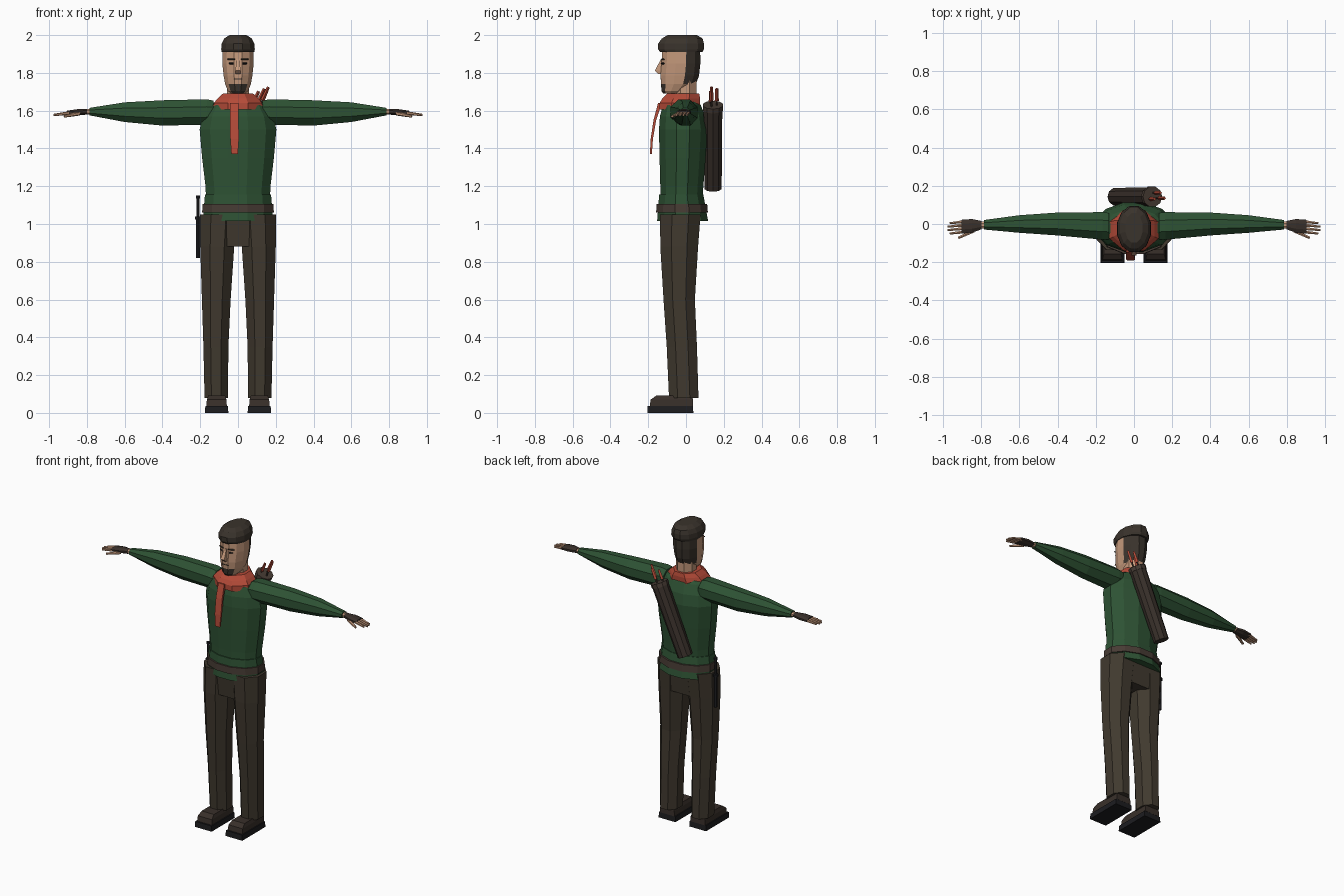
import bpy, bmesh, math
from mathutils import Vector

default_cube = bpy.data.objects.get("Cube")
if default_cube:
    bpy.data.objects.remove(default_cube, do_unlink=True)


def material(name, red, green, blue):
    mat = bpy.data.materials.new(name)
    mat.use_nodes = True
    mat.diffuse_color = (red, green, blue, 1)
    mat.node_tree.nodes["Principled BSDF"].inputs["Base Color"].default_value = (red, green, blue, 1)
    return mat


GREEN = material("green tunic", .027, .085, .034)
TROUSER = material("brown trousers", .052, .041, .028)
LEATHER = material("dark leather", .040, .029, .023)
BELT = material("belt brown", .062, .044, .034)
HAIR = material("dark hair and cap", .042, .033, .025)
SKIN = material("skin", .56, .32, .2)
RED = material("red scarf", .46, .07, .04)
BLACK = material("black sole", .012, .012, .014)


def finish(name, bm, mat, mirror):
    bmesh.ops.recalc_face_normals(bm, faces=bm.faces)
    mesh = bpy.data.meshes.new(name)
    bm.to_mesh(mesh)
    bm.free()
    mesh.materials.append(mat)
    obj = bpy.data.objects.new(name, mesh)
    bpy.context.collection.objects.link(obj)
    if mirror:
        obj.modifiers.new("other side", 'MIRROR')
    return obj


def loft(name, mat, rings, sides=8, axis="z", mirror=False):
    """Skin rings given as (position along axis, centre u, centre v, half u, half v)."""
    bm = bmesh.new()
    grow = 1 / math.cos(math.pi / sides)
    loops = []
    for along, u, v, half_u, half_v in rings:
        loop = []
        for i in range(sides):
            angle = math.tau * (i + .5) / sides
            a = u + half_u * grow * math.cos(angle)
            b = v + half_v * grow * math.sin(angle)
            loop.append(bm.verts.new((a, b, along) if axis == "z" else (along, a, b)))
        loops.append(loop)
    for low, high in zip(loops, loops[1:]):
        for i in range(sides):
            j = (i + 1) % sides
            bm.faces.new((low[i], low[j], high[j], high[i]))
    bm.faces.new(loops[0])
    bm.faces.new(loops[-1])
    return finish(name, bm, mat, mirror)


def rod(name, mat, start, end, radius, end_radius=None, sides=6, mirror=False):
    """Straight tapered bar between two points."""
    start, end = Vector(start), Vector(end)
    bm = bmesh.new()
    bmesh.ops.create_cone(bm, cap_ends=True, segments=sides, radius1=radius,
                          radius2=radius if end_radius is None else end_radius,
                          depth=(end - start).length)
    turn = (end - start).to_track_quat('Z', 'Y').to_matrix().to_4x4()
    turn.translation = (start + end) / 2
    bm.transform(turn)
    return finish(name, bm, mat, mirror)


def paint(obj, mat, rule):
    obj.data.materials.append(mat)
    slot = len(obj.data.materials) - 1
    for face in obj.data.polygons:
        if rule(face.center):
            face.material_index = slot


# Trousers, with the seat block between the legs
loft("trouser_legs", TROUSER, [
    (.08, .115, -.012, .062, .078), (.35, .117, -.022, .066, .08),
    (.6, .115, -.036, .076, .083), (.88, .11, -.036, .09, .1),
    (1.05, .103, -.03, .097, .107)], mirror=True)
loft("trouser_seat", TROUSER, [
    (.88, .003, -.03, .072, .09), (1.05, .003, -.03, .085, .107)], sides=4)

# Shoes
loft("soles", BLACK, [
    (0, .113, -.083, .062, .122), (.036, .113, -.083, .06, .12)], sides=4, mirror=True)
loft("shoe_uppers", LEATHER, [
    (.036, .113, -.077, .054, .115), (.07, .113, -.075, .052, .112),
    (.092, .113, -.062, .045, .095)], sides=4, mirror=True)

# Tunic body, skirt and belt
loft("tunic", GREEN, [
    (1.1, 0, -.025, .168, .11), (1.2, 0, -.022, .172, .114),
    (1.35, 0, -.018, .19, .122), (1.5, 0, -.015, .203, .128),
    (1.57, 0, -.018, .188, .12), (1.63, 0, -.022, .15, .1),
    (1.66, 0, -.02, .1, .075)], sides=12)
loft("tunic_skirt", GREEN, [
    (1.015, 0, -.018, .187, .135), (1.155, 0, -.025, .175, .117)], sides=12)
loft("belt", BELT, [
    (1.06, 0, -.021, .19, .137), (1.105, 0, -.022, .187, .134)], sides=12)

# Sleeves and hands
loft("sleeves", GREEN, [
    (.13, -.012, 1.595, .07, .058), (.165, -.01, 1.593, .072, .067),
    (.4, 0, 1.588, .06, .067), (.6, 0, 1.592, .046, .052),
    (.785, -.004, 1.595, .025, .02)], axis="x", mirror=True)
loft("wrists", SKIN, [
    (.77, -.004, 1.595, .018, .014), (.81, -.006, 1.594, .018, .013)],
    axis="x", mirror=True)
loft("gloves", LEATHER, [
    (.8, -.006, 1.594, .022, .015), (.85, -.01, 1.592, .036, .016),
    (.905, -.014, 1.588, .036, .012)], axis="x", mirror=True)
for finger in range(4):
    side = .012 - .018 * finger
    reach = .965 + (.012 if finger in (1, 2) else 0)
    rod("finger", SKIN, (.895, side, 1.588), (reach, side - .008, 1.577), .009, .006, mirror=True)
rod("thumb", SKIN, (.84, -.035, 1.585), (.92, -.073, 1.57), .011, .007, mirror=True)

# Neck and head: hair at the back, beard on the chin
loft("neck", SKIN, [(1.62, 0, -.005, .058, .06), (1.78, 0, -.005, .058, .06)])
head = loft("head", SKIN, [
    (1.69, 0, -.07, .038, .05), (1.705, 0, -.06, .054, .07),
    (1.74, 0, -.04, .068, .092), (1.785, 0, -.033, .076, .102),
    (1.85, 0, -.027, .083, .103), (1.93, 0, -.025, .083, .1)], sides=12)
paint(head, HAIR, lambda c: c.z > 1.75 and c.y > -.01)
paint(head, HAIR, lambda c: c.z < 1.735 and c.y < -.1 and abs(c.x) < .04)
loft("nose", SKIN, [
    (1.872, 0, -.125, .007, .008), (1.812, 0, -.143, .014, .022),
    (1.793, 0, -.135, .012, .01)], sides=4)
for name, mat, height, width, thick in (("eyebrow", HAIR, 1.872, .019, .0045),
                                        ("eye", BLACK, 1.85, .011, .0045)):
    rod(name, mat, (.035 - width, -.129, height), (.035 + width, -.117, height),
        thick, sides=4, mirror=True)
loft("mouth", HAIR, [
    (1.764, 0, -.132, .022, .004), (1.769, 0, -.132, .022, .004)], sides=4)

# Cap with a rolled lower edge
loft("cap", HAIR, [
    (1.91, 0, -.025, .087, .112), (1.925, 0, -.026, .089, .121),
    (1.955, 0, -.026, .087, .121), (1.982, 0, -.02, .073, .108),
    (2, 0, -.02, .045, .078)], sides=12)

# Scarf and its hanging end
loft("scarf", RED, [
    (1.605, 0, -.033, .13, .108), (1.64, 0, -.033, .128, .107),
    (1.665, 0, -.025, .108, .1), (1.69, 0, -.015, .08, .085)], sides=8)
loft("scarf_tail", RED, [
    (1.37, -.018, -.186, .017, .005), (1.45, -.018, -.181, .023, .006),
    (1.55, -.02, -.165, .023, .007), (1.64, -.02, -.138, .022, .01)], sides=4)

# Quiver slung across the back, with arrows
bottom, top = Vector((-.095, .143, 1.19)), Vector((.095, .143, 1.625))
slope = (top - bottom).normalized()
rod("quiver", LEATHER, bottom, top, .048, .052, sides=10)
rod("quiver_rim", BELT, top - slope * .02, top + slope * .006, .055, sides=10)
for across, back, length in ((-.02, -.012, .085), (.004, .02, .1), (.022, -.008, .11)):
    base = top + Vector((across, back, 0))
    rod("arrow_shaft", BELT, base - slope * .05, base + slope * length * .4, .005)
    rod("arrow_fletching", RED, base + slope * length * .3, base + slope * length, .011, .008, sides=4)

# Dagger on the right hip
hip = Vector((-.212, -.01, 0))
for name, low, high, radius in (("scabbard", .82, 1.03, .011), ("dagger_guard", 1.025, 1.04, .017),
                                ("dagger_grip", 1.04, 1.14, .008), ("dagger_pommel", 1.135, 1.15, .012)):
    rod(name, BLACK, hip + Vector((0, 0, low)), hip + Vector((0, 0, high)), radius)
